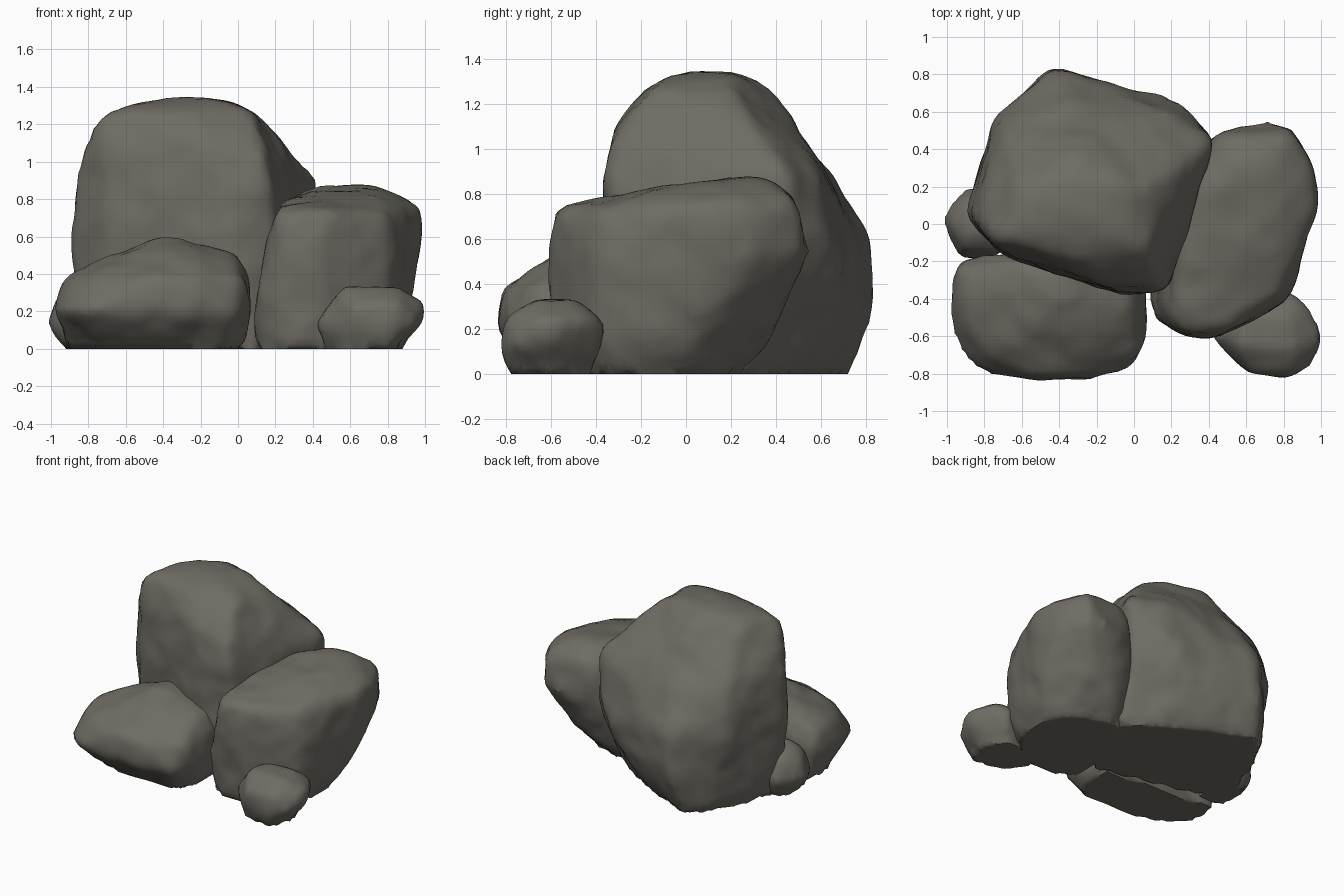
import bpy, bmesh, math
from mathutils import Vector, noise

stone = bpy.data.materials.new("grey_stone")
stone.diffuse_color = (0.16, 0.15, 0.127, 1)


def rock(name, layers, voxel, rough, seed):
    """Stacked outlines -> convex hull -> even mesh, softened and weathered."""
    bm = bmesh.new()
    for z, outline in layers:
        for x, y in outline:
            bm.verts.new((x, y, z))
    hull = bmesh.ops.convex_hull(bm, input=bm.verts[:])
    junk = set(hull["geom_interior"] + hull["geom_unused"])
    bmesh.ops.delete(bm, geom=[v for v in junk if isinstance(v, bmesh.types.BMVert)], context='VERTS')
    bmesh.ops.recalc_face_normals(bm, faces=bm.faces[:])
    me = bpy.data.meshes.new(name)
    bm.to_mesh(me)
    bm.free()
    ob = bpy.data.objects.new(name, me)
    bpy.context.collection.objects.link(ob)
    bpy.ops.object.select_all(action='DESELECT')
    bpy.context.view_layer.objects.active = ob
    ob.select_set(True)
    m = ob.modifiers.new("even", 'REMESH')
    m.mode, m.voxel_size = 'VOXEL', voxel
    bpy.ops.object.modifier_apply(modifier="even")

    # weathering: broad swells plus small chips, underside kept flat
    bm = bmesh.new()
    bm.from_mesh(ob.data)
    for _ in range(2):
        bmesh.ops.smooth_vert(bm, verts=[v for v in bm.verts if v.co.z > 0.02], factor=0.5,
                              use_axis_x=True, use_axis_y=True, use_axis_z=True)
    bm.normal_update()
    off = Vector((seed * 7.3, seed * 3.1, seed * 5.7))
    for v in bm.verts:
        n = noise.noise(v.co * 4 + off) + 0.5 * noise.noise(v.co * 9 + off)
        step = v.normal * (rough * n)
        if v.co.z < 0.02:
            step.z = 0
            v.co.z = 0
        v.co += step
        v.co.z = max(v.co.z, 0)
    bm.to_mesh(ob.data)
    bm.free()
    ob.data.materials.clear()
    ob.data.materials.append(stone)
    bpy.ops.object.shade_smooth_by_angle(angle=math.radians(50))
    return ob


# tall boulder at the back, undercut at its rear right foot
rock("main_boulder", [
    (1.335, [(-0.42, 0.0), (-0.12, -0.02), (-0.06, 0.2), (-0.33, 0.27)]),
    (1.28, [(-0.66, -0.06), (-0.3, -0.18), (0.07, -0.14), (0.08, 0.22), (-0.3, 0.36), (-0.62, 0.2)]),
    (1.22, [(-0.75, -0.08), (-0.6, -0.14), (0.14, 0.25)]),
    (1.05, [(-0.85, 0.0), (-0.65, -0.17), (-0.1, -0.35), (0.13, -0.32), (0.3, 0.34), (-0.2, 0.53), (-0.65, 0.42)]),
    (0.88, [(-0.87, 0.05), (-0.72, -0.15), (-0.1, -0.37), (0.18, -0.35), (0.43, 0.45), (0.22, 0.58),
            (-0.35, 0.66), (-0.72, 0.5)]),
    (0.6, [(-0.9, 0.05), (-0.72, -0.16), (-0.05, -0.38), (0.2, -0.34), (0.43, 0.45), (0.25, 0.65),
           (0.02, 0.71), (-0.43, 0.83), (-0.74, 0.57)]),
    (0.36, [(-0.89, 0.05), (-0.43, 0.85), (0.08, 0.69), (0.4, 0.42), (-0.7, 0.6)]),
    (0.15, [(-0.5, 0.78), (0.05, 0.6), (-0.83, 0.3)]),
    (0.0, [(-0.82, 0.1), (-0.78, 0.35), (-0.6, 0.66), (-0.5, 0.75), (-0.3, 0.64), (-0.05, 0.54), (0.19, 0.39),
           (0.36, 0.25), (0.25, -0.1), (0.1, -0.33), (-0.7, -0.15)])], 0.045, 0.018, 1)

# upright block on the right, undercut at the back
rock("right_boulder", [
    (0.875, [(0.46, 0.2), (0.74, 0.16), (0.75, 0.36), (0.55, 0.36)]),
    (0.79, [(0.24, -0.25), (0.26, 0.2), (0.5, 0.47), (0.8, 0.48), (0.92, 0.2), (0.78, -0.2)]),
    (0.74, [(0.2, -0.5), (0.32, -0.59), (0.5, -0.57), (0.78, -0.38), (1.0, 0.12), (0.96, 0.32), (0.83, 0.51)]),
    (0.53, [(0.14, -0.45), (0.2, -0.58), (0.32, -0.61), (0.45, -0.6), (0.83, -0.42), (0.98, 0.1),
            (0.96, 0.32), (0.83, 0.52), (0.71, 0.55), (0.4, 0.48)]),
    (0.28, [(0.1, -0.38), (0.12, -0.5), (0.22, -0.59), (0.45, -0.6), (0.82, -0.42), (0.94, 0.08), (0.72, 0.41)]),
    (0.12, [(0.87, 0.04), (0.82, -0.35), (0.46, 0.37)]),
    (0.0, [(0.08, -0.36), (0.14, -0.5), (0.3, -0.58), (0.6, -0.52), (0.78, -0.3), (0.77, 0.0),
           (0.7, 0.13), (0.42, 0.26), (0.2, 0.2)])], 0.042, 0.018, 2)

# low slab at the front left, undercut at the front
rock("front_left_boulder", [
    (0.6, [(-0.42, -0.4), (-0.33, -0.4), (-0.38, -0.25)]),
    (0.51, [(-0.68, -0.35), (-0.55, -0.58), (-0.2, -0.6), (-0.02, -0.45), (0.0, -0.25), (-0.65, -0.2)]),
    (0.37, [(-0.92, -0.25), (-0.9, -0.52), (-0.75, -0.72), (-0.5, -0.82), (-0.2, -0.82), (0.03, -0.68),
            (0.06, -0.32), (-0.7, -0.15)]),
    (0.2, [(-0.98, -0.28), (-0.98, -0.57), (-0.93, -0.7), (-0.8, -0.8), (-0.57, -0.84), (-0.27, -0.84),
           (-0.03, -0.79), (0.08, -0.6), (0.06, -0.3), (-0.92, -0.18)]),
    (0.0, [(-0.92, -0.28), (-0.9, -0.42), (-0.77, -0.57), (-0.43, -0.67), (-0.07, -0.64), (0.03, -0.48),
           (0.03, -0.28), (-0.88, -0.2)])], 0.042, 0.018, 3)

# small stone at the front right
rock("front_right_stone", [
    (0.335, [(0.56, -0.66), (0.85, -0.66), (0.84, -0.5), (0.6, -0.5)]),
    (0.24, [(0.48, -0.62), (0.62, -0.8), (0.85, -0.8), (1.01, -0.62), (0.95, -0.44), (0.83, -0.35), (0.55, -0.42)]),
    (0.13, [(0.41, -0.6), (0.58, -0.79), (0.83, -0.83), (0.95, -0.76), (0.98, -0.6), (0.85, -0.36), (0.5, -0.42)]),
    (0.0, [(0.46, -0.6), (0.58, -0.73), (0.8, -0.79), (0.88, -0.6), (0.8, -0.42), (0.5, -0.45)])], 0.036, 0.012, 4)

# small stone at the left
rock("left_stone", [
    (0.36, [(-0.87, -0.06), (-0.78, -0.06), (-0.8, 0.06)]),
    (0.28, [(-0.98, 0.0), (-0.92, -0.15), (-0.7, -0.15), (-0.7, 0.14), (-0.9, 0.13)]),
    (0.13, [(-1.02, 0.02), (-1.0, -0.06), (-0.93, -0.19), (-0.7, -0.18), (-0.7, 0.21), (-0.9, 0.2), (-1.0, 0.09)]),
    (0.0, [(-0.94, 0.02), (-0.9, -0.14), (-0.7, -0.15), (-0.7, 0.15), (-0.86, 0.14)])], 0.036, 0.01, 5)
